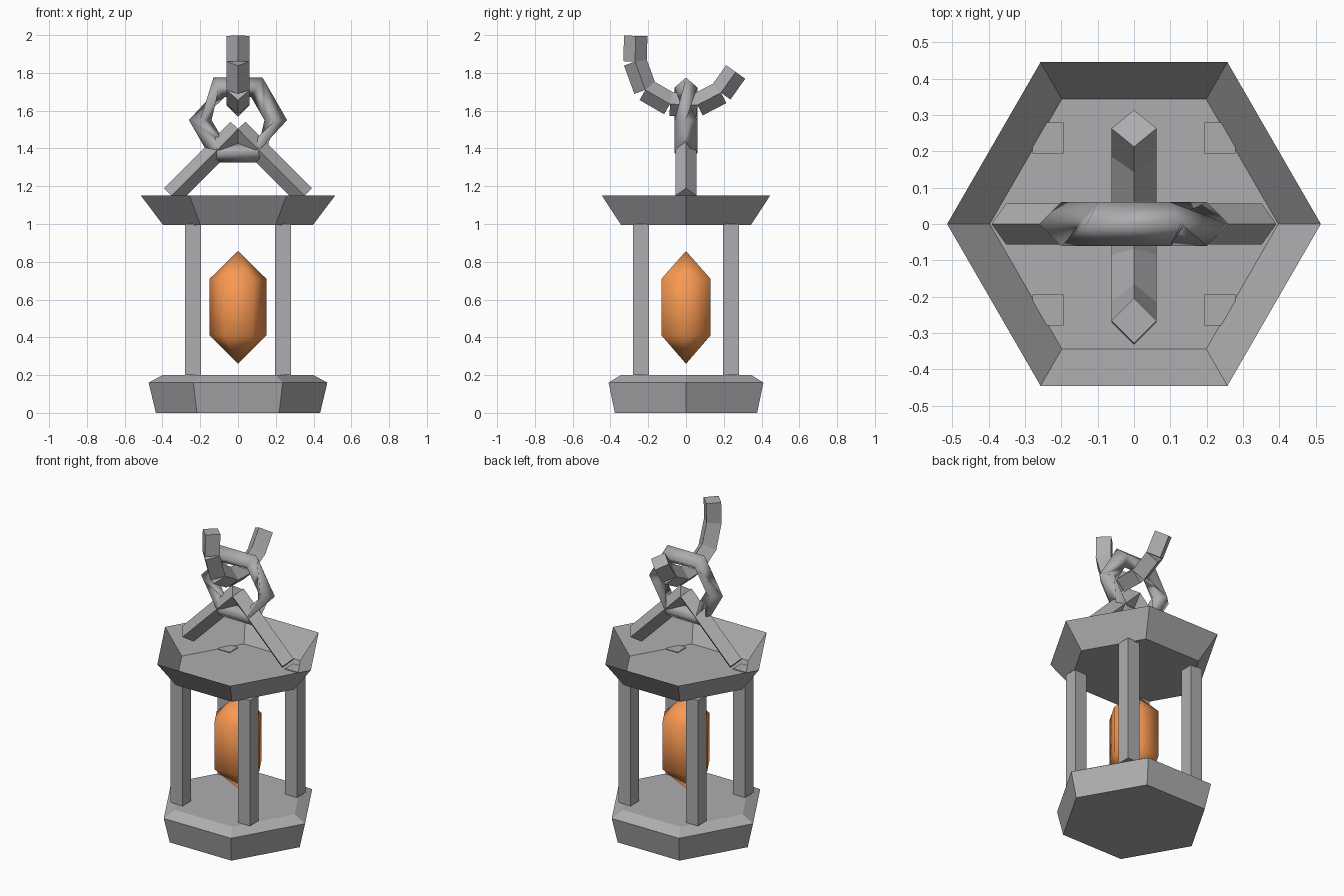
import bpy
import math
from mathutils import Vector

if "Cube" in bpy.data.objects:
    bpy.data.objects.remove(bpy.data.objects["Cube"])

X, Y = Vector((1, 0, 0)), Vector((0, 1, 0))


def material(name, color):
    mat = bpy.data.materials.new(name)
    mat.diffuse_color = (*color, 1)
    mat.use_nodes = True
    mat.node_tree.nodes["Principled BSDF"].inputs["Base Color"].default_value = mat.diffuse_color
    return mat


IRON = material("dark_iron", (0.42, 0.42, 0.435))
AMBER = material("amber", (0.95, 0.32, 0.085))


def make(name, verts, faces, smooth=False, mat=IRON):
    mesh = bpy.data.meshes.new(name)
    mesh.from_pydata(verts, [], faces)
    mesh.materials.append(mat)
    ob = bpy.data.objects.new(name, mesh)
    bpy.context.collection.objects.link(ob)
    for p in mesh.polygons:
        p.use_smooth = smooth
    return ob


def bridge(rings, n):
    # side faces between stacked rings of n vertices
    return [(r * n + i, r * n + (i + 1) % n, (r + 1) * n + (i + 1) % n, (r + 1) * n + i)
            for r in range(rings - 1) for i in range(n)]


def hex_rings(profile):
    # six-sided rings from (radius, z) levels, corners on the x axis
    return [Vector((r * math.cos(i * math.pi / 3), r * math.sin(i * math.pi / 3), z))
            for r, z in profile for i in range(6)]


def bar(name, a, b, normal, radius):
    # four-sided bar between two points, one corner along the given normal
    a, b = Vector(a), Vector(b)
    other = (b - a).normalized().cross(normal)
    dirs = (normal, other, -normal, -other)
    verts = [p + d * radius for p in (a, b) for d in dirs]
    return make(name, verts, bridge(2, 4) + [(3, 2, 1, 0), (4, 5, 6, 7)])


# base and open dish-shaped roof
floor = tuple(range(5, -1, -1))
make("base", hex_rings([(0.435, 0), (0.473, 0.16), (0.40, 0.20)]),
     bridge(3, 6) + [floor, tuple(range(12, 18))])
make("roof", hex_rings([(0.397, 0.995), (0.514, 1.15)]), bridge(2, 6) + [floor])

# corner pillars
for sx in (-1, 1):
    for sy in (-1, 1):
        x, y = 0.237 * sx, 0.237 * sy
        bar("pillar", (x, y, 0.2), (x, y, 1.0), (X + Y).normalized(), 0.06)

# glowing crystal: hexagonal body with a point at each end
verts = hex_rings([(0.15, 0.41), (0.15, 0.71)]) + [Vector((0, 0, 0.26)), Vector((0, 0, 0.857))]
faces = bridge(2, 6)
for i in range(6):
    j = (i + 1) % 6
    faces += [(j, i, 12), (6 + i, 6 + j, 13)]
make("crystal", verts, faces, True, AMBER)

# two slanted struts meeting above the roof
for s in (-1, 1):
    bar("hanger_strut", (0.352 * s, 0, 1.15), (0, 0, 1.503), Y, 0.056)

# lower chain link: six-sided ring, its section twisting at the two sides
verts = []
for k in range(6):
    a = k * math.pi / 3
    out = Vector((math.cos(a), 0, math.sin(a)))
    if k in (0, 3):
        up, side = -Y, out
    elif k in (1, 2):
        up, side = out, Y
    else:
        up, side = -out, -Y
    c = Vector((0, 0, 1.55)) + out * 0.2
    verts += [c + d * 0.06 for d in (up, side, -up, -side)]
faces = []
for k in range(6):
    for i in range(4):
        j, m = (i + 1) % 4, (k + 1) % 6
        a, b, c, d = k * 4 + i, k * 4 + j, m * 4 + j, m * 4 + i
        # alternate the diagonal of the twisted sides
        faces += [(a, c, b), (a, d, c)] if i % 2 else [(a, d, b), (b, d, c)]
make("lower_link", verts, faces, True)

# upper broken link: separate straight pieces along an open arc
arc = [(-0.266, 2.0), (-0.27, 1.86), (-0.215, 1.71), (-0.085, 1.635),
       (0.06, 1.63), (0.185, 1.695), (0.263, 1.805)]
for n, ((y0, z0), (y1, z1)) in enumerate(zip(arc, arc[1:])):
    bar("upper_link_piece", (0, y0, z0 - (0.004 if n == 0 else 0)), (0, y1, z1), X, 0.062)
